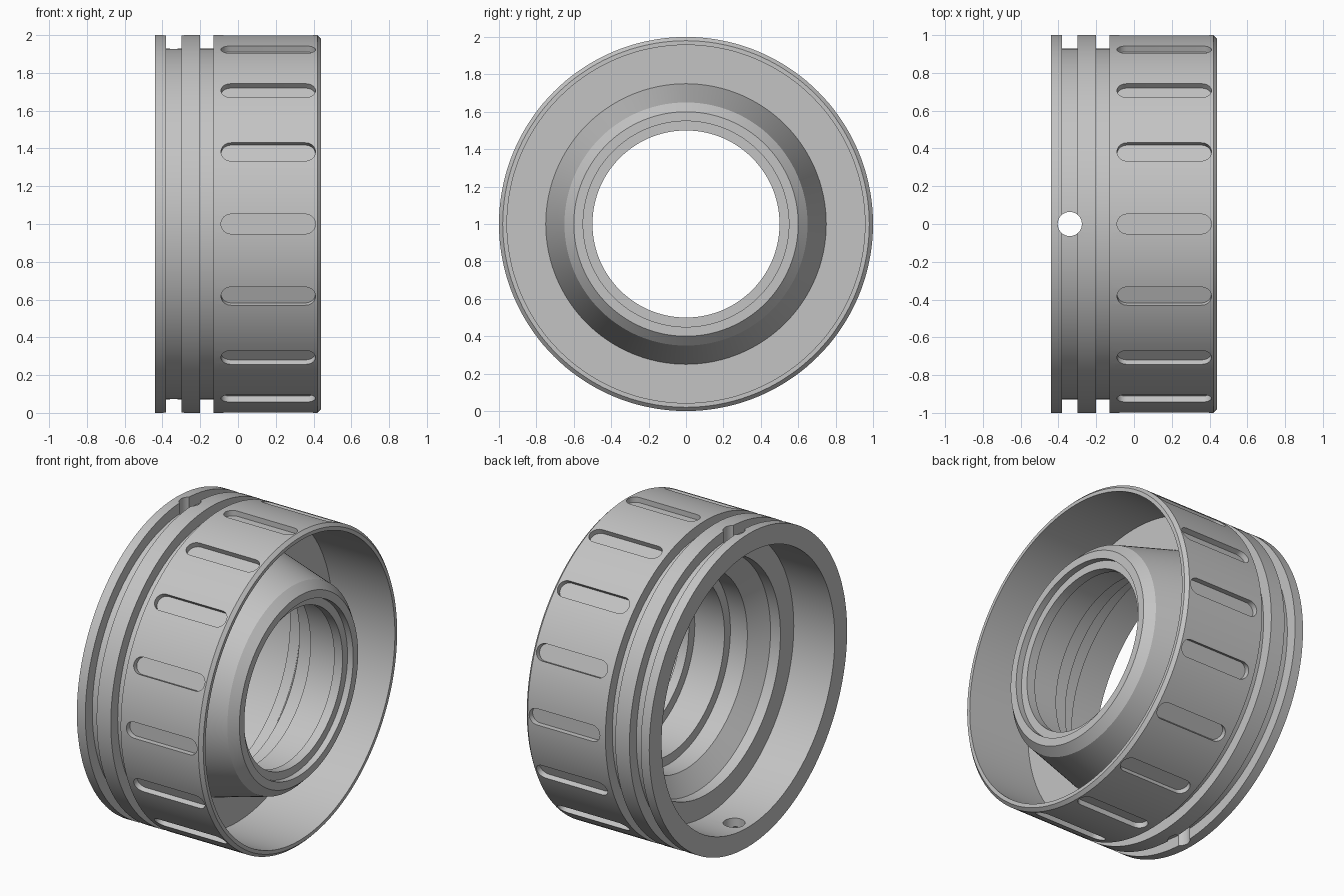
import bpy, bmesh, math
from mathutils import Matrix, Vector

cube = bpy.data.objects.get("Cube")
if cube:
    bpy.data.objects.remove(cube, do_unlink=True)

SEGMENTS = 144
AXIS_Z = 1.0

grey = bpy.data.materials.new("machined_grey")
grey.use_nodes = True
colour = (0.55, 0.55, 0.55, 1)
grey.diffuse_color = colour
grey.node_tree.nodes["Principled BSDF"].inputs["Base Color"].default_value = colour


def make_object(name, bm):
    bmesh.ops.recalc_face_normals(bm, faces=bm.faces)
    mesh = bpy.data.meshes.new(name)
    bm.to_mesh(mesh)
    bm.free()
    mesh.materials.append(grey)
    obj = bpy.data.objects.new(name, mesh)
    bpy.context.collection.objects.link(obj)
    return obj


def prism(bm, outline, direction):
    """Extrude a closed outline along a direction."""
    face = bm.faces.new([bm.verts.new(p) for p in outline])
    new = bmesh.ops.extrude_face_region(bm, geom=[face], use_keep_orig=True)
    moved = [g for g in new["geom"] if isinstance(g, bmesh.types.BMVert)]
    bmesh.ops.translate(bm, verts=moved, vec=direction)


# Cross-section as (x, radius): outer skin with two grooves, front cavity
# and hollow boss, then the stepped bore and the rear socket
profile = [
    (-0.44, 1.0), (-0.38, 1.0), (-0.38, 0.93), (-0.30, 0.93),
    (-0.30, 1.0), (-0.20, 1.0), (-0.20, 0.93), (-0.13, 0.93),
    (-0.13, 1.0), (0.42, 1.0), (0.44, 0.98), (0.44, 0.957),
    (0.0, 0.957), (0.0, 0.75), (0.38, 0.65), (0.43, 0.60),
    (0.43, 0.55), (0.39, 0.55), (0.39, 0.50), (0.33, 0.50),
    (0.33, 0.56), (0.12, 0.56), (0.12, 0.62), (0.0, 0.62),
    (-0.08, 0.74), (-0.15, 0.74), (-0.15, 0.875), (-0.44, 0.875),
]
bm = bmesh.new()
ring = [bm.verts.new((x, 0, AXIS_Z + r)) for x, r in profile]
edges = [bm.edges.new((a, b)) for a, b in zip(ring, ring[1:] + ring[:1])]
bmesh.ops.spin(bm, geom=ring + edges, cent=(0, 0, AXIS_Z), axis=(1, 0, 0),
               angle=math.tau, steps=SEGMENTS, use_merge=False)
bmesh.ops.remove_doubles(bm, verts=bm.verts, dist=1e-4)
body = make_object("grip_ring_body", bm)

# Cutter: sixteen round-ended grip slots
bm = bmesh.new()
SLOTS, START, END, HALF, FLOOR, CAP = 16, -0.09, 0.41, 0.052, 0.965, 16
capsule = []
for centre, first in ((END - HALF, -math.pi / 2), (START + HALF, math.pi / 2)):
    for i in range(CAP + 1):
        a = first + math.pi * i / CAP
        capsule.append((centre + HALF * math.cos(a), HALF * math.sin(a)))
for i in range(SLOTS):
    turn = Matrix.Rotation(math.tau * i / SLOTS, 3, 'X')
    lift = Vector((0, 0, AXIS_Z))
    outline = [turn @ Vector((x, t, FLOOR)) + lift for x, t in capsule]
    prism(bm, outline, turn @ Vector((0, 0, 0.2)))

# Cutter: vertical pin hole through the rear groove
circle = [(-0.34 + 0.064 * math.cos(math.tau * i / 40),
           0.064 * math.sin(math.tau * i / 40), -0.3) for i in range(40)]
prism(bm, circle, Vector((0, 0, 2.6)))
cutter = make_object("slot_and_hole_cutter", bm)
cutter.hide_render = True

# Cut the slots and hole, then shade
cut = body.modifiers.new("cut", 'BOOLEAN')
cut.operation = 'DIFFERENCE'
cut.solver = 'EXACT'
cut.object = cutter
bpy.ops.object.select_all(action='DESELECT')
body.select_set(True)
bpy.context.view_layer.objects.active = body
bpy.ops.object.modifier_apply(modifier=cut.name)
bpy.data.objects.remove(cutter, do_unlink=True)
bpy.ops.object.shade_smooth_by_angle(angle=math.radians(14))
